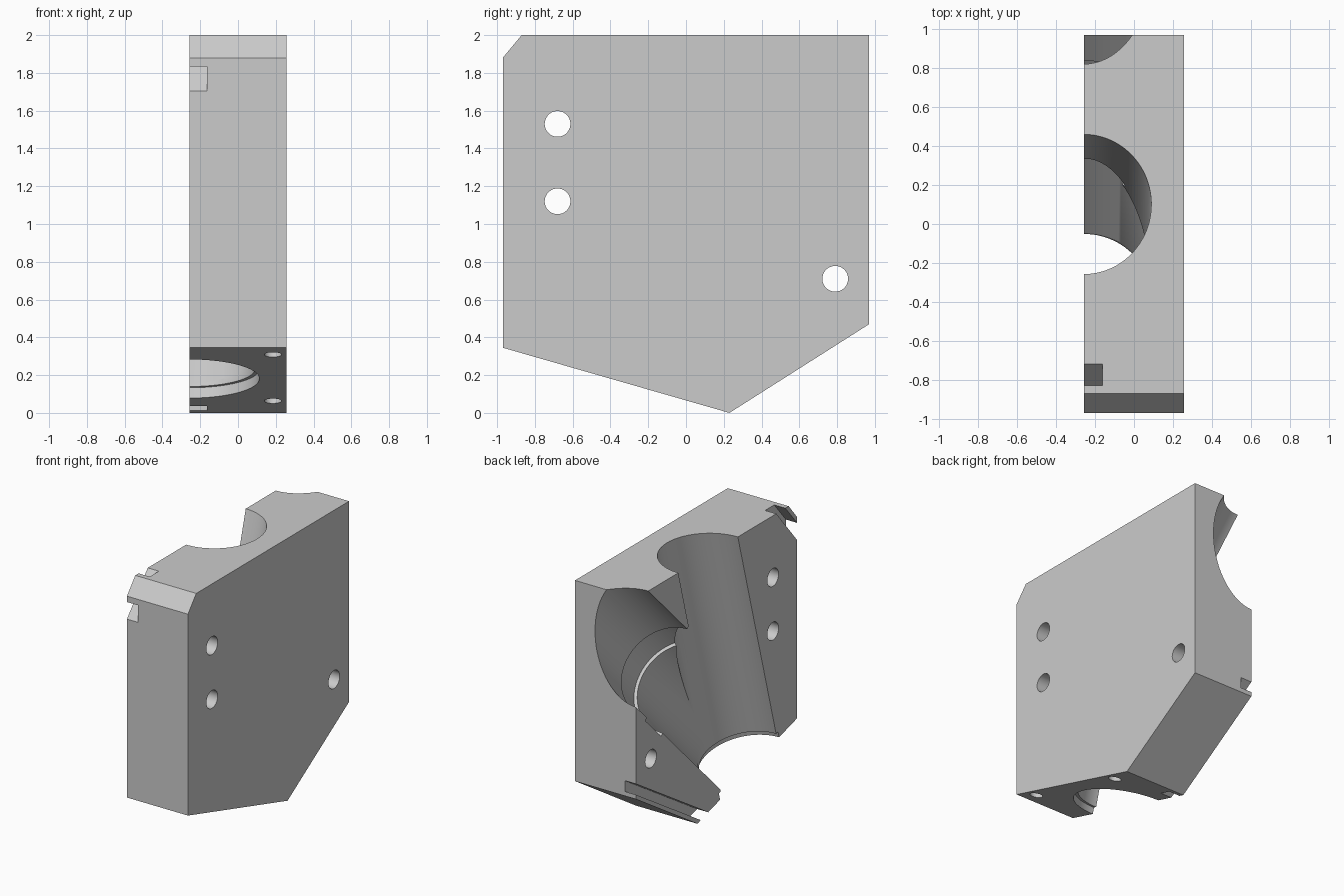
import bpy, bmesh, math
from mathutils import Vector

cube = bpy.data.objects.get("Cube")
if cube:
    bpy.data.objects.remove(cube, do_unlink=True)

HALF = 0.257          # half thickness of the block
SPLIT = -HALF         # parting face

grey = bpy.data.materials.new("light grey")
grey.use_nodes = True
colour = (0.6, 0.6, 0.6, 1)
grey.diffuse_color = colour
grey.node_tree.nodes["Principled BSDF"].inputs["Base Color"].default_value = colour


def make_object(name, bm):
    bmesh.ops.recalc_face_normals(bm, faces=bm.faces)
    mesh = bpy.data.meshes.new(name)
    bm.to_mesh(mesh)
    bm.free()
    mesh.materials.append(grey)
    obj = bpy.data.objects.new(name, mesh)
    bpy.context.collection.objects.link(obj)
    return obj


def slab(name, outline, x0, x1):
    """Extrude a (y, z) outline along x."""
    bm = bmesh.new()
    face = bm.faces.new([bm.verts.new((x0, y, z)) for y, z in outline])
    out = bmesh.ops.extrude_face_region(bm, geom=[face])
    moved = [v for v in out["geom"] if isinstance(v, bmesh.types.BMVert)]
    bmesh.ops.translate(bm, verts=moved, vec=(x1 - x0, 0, 0))
    return make_object(name, bm)


def lathe(name, origin, axis, profile, sides=96):
    """Stepped round solid; profile holds (distance along axis, radius)."""
    axis = Vector(axis).normalized()
    side = axis.orthogonal().normalized()
    other = axis.cross(side)
    bm = bmesh.new()
    rings = []
    for t, r in profile:
        ring = []
        for i in range(sides):
            a = math.tau * (i + 0.5) / sides
            offset = side * math.cos(a) + other * math.sin(a)
            ring.append(bm.verts.new(Vector(origin) + axis * t + offset * r))
        rings.append(ring)
    for a, b in zip(rings, rings[1:]):
        for i in range(sides):
            j = (i + 1) % sides
            bm.faces.new((a[i], a[j], b[j], b[i]))
    bm.faces.new(rings[0])
    bm.faces.new(rings[-1])
    return make_object(name, bm)


# Block with sloped underside and one chamfered top corner
block = slab("half_block", [(-0.97, 0.345), (0.23, 0), (0.97, 0.47), (0.97, 2),
                            (-0.87, 2), (-0.97, 1.88)], -HALF, HALF)

up = Vector((0, 0.265, 0.964))      # square to the long underside
down = Vector((0, -1, -1)).normalized()
cutters = []

# Main bore with a shallow counterbore at the underside
cutters.append(lathe("main_bore", (SPLIT, -0.398, 0.183), up,
                     [(-0.1, 0.37), (0.05, 0.37), (0.05, 0.346), (2.3, 0.346)]))

# Branch bore from the back with a ring recess
def along(s):
    return (3.29 - s) / math.sqrt(2)

cutters.append(lathe("branch_bore", (SPLIT, 1.3, 1.99), down,
                     [(-0.4, 0.345), (along(1.88), 0.345), (along(1.88), 0.37),
                      (along(1.5), 0.37), (along(1.5), 0.345), (along(-0.03), 0.345)]))

# Through holes
for y, z in [(-0.68, 1.53), (-0.68, 1.12), (0.79, 0.71)]:
    cutters.append(lathe("bolt_hole", (-0.5, y, z), (1, 0, 0), [(0, 0.068), (1, 0.068)], 48))

# Blind holes in the underside
for y, z in [(-0.843, 0.305), (0.012, 0.068)]:
    cutters.append(lathe("blind_hole", (0.185, y, z), up, [(-0.1, 0.046), (0.2, 0.046)], 32))

# Slots along the parting face
def slot(start, end, slope):
    (y0, z0), (y1, z1) = start, end
    run = 1.4
    outline = [(y0 - 0.2, z0 - 0.2 * slope), (y1 - 0.2, z1 - 0.2 * slope),
               (y1 + run, z1 + run * slope), (y0 + run, z0 + run * slope)]
    return slab("slot", outline, SPLIT - 0.1, SPLIT + 0.094)

cutters.append(slot((-0.97, 1.835), (-0.97, 1.705), 1.18))
cutters.append(slot((0.194, 0.015), (0.103, 0.04), 0.63))

# Cut everything out of the block
bpy.context.view_layer.objects.active = block
for cutter in cutters:
    cutter.hide_render = True
    mod = block.modifiers.new("cut", 'BOOLEAN')
    mod.operation = 'DIFFERENCE'
    mod.solver = 'EXACT'
    mod.object = cutter
    bpy.ops.object.modifier_apply(modifier=mod.name)
for cutter in cutters:
    bpy.data.objects.remove(cutter, do_unlink=True)

# Smooth bores, crisp edges
bpy.ops.object.select_all(action='DESELECT')
block.select_set(True)
bpy.ops.object.shade_smooth_by_angle(angle=math.radians(25))
